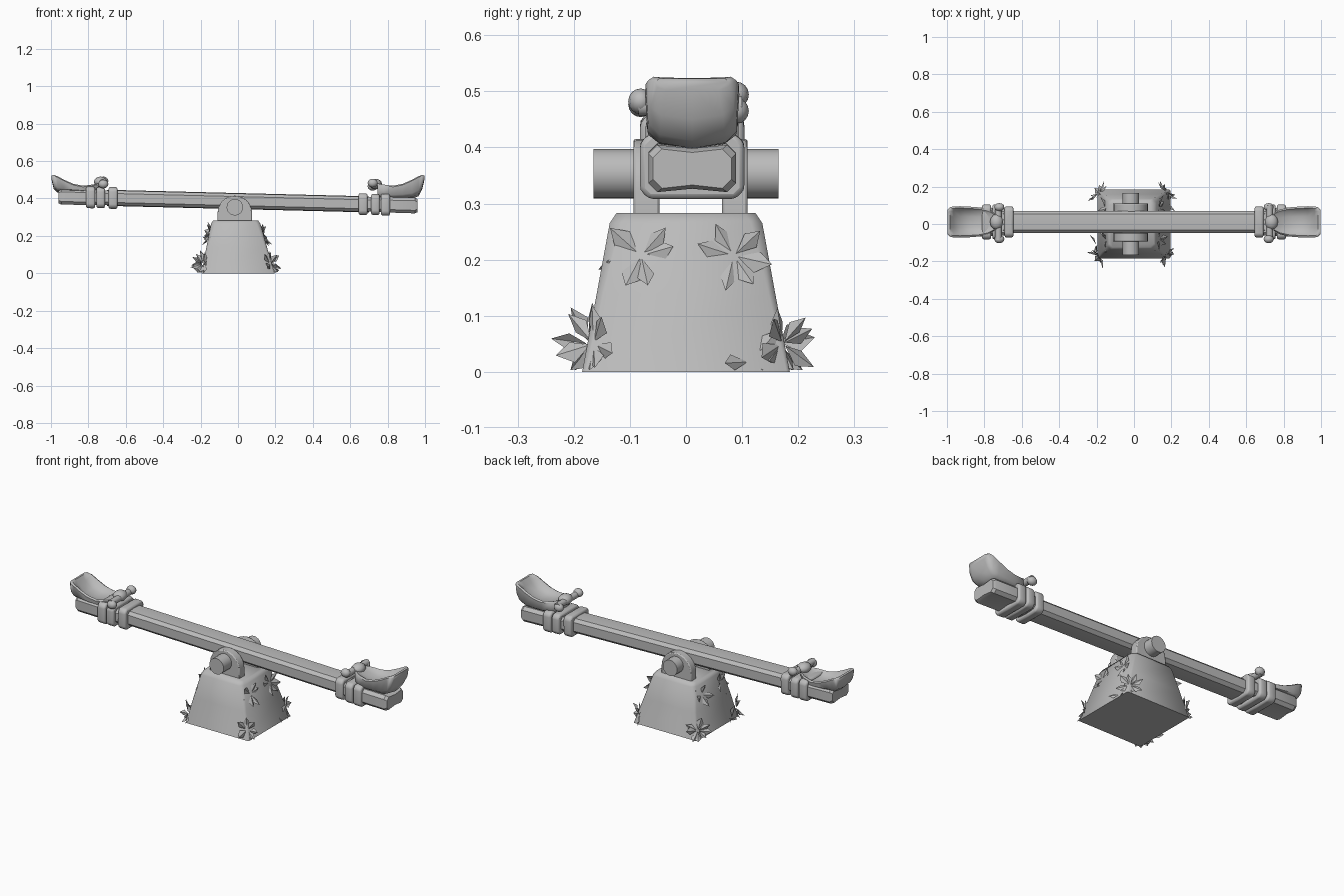
import bpy, bmesh, math, random
from mathutils import Vector

if "Cube" in bpy.data.objects:
    bpy.data.objects.remove(bpy.data.objects["Cube"])

random.seed(4)
stone = bpy.data.materials.new("stone_grey")
stone.diffuse_color = (0.5, 0.5, 0.5, 1)
stone.use_nodes = True
stone.node_tree.nodes["Principled BSDF"].inputs["Base Color"].default_value = stone.diffuse_color
CY = 0.011                      # sideways centre of the plank


def tilt(x):                    # height of the leaning plank's centre line
    return 0.386 - 0.025 * x


def finish(name, bm, angle=40, bevel=0.0):
    bmesh.ops.recalc_face_normals(bm, faces=bm.faces)
    me = bpy.data.meshes.new(name)
    bm.to_mesh(me)
    bm.free()
    me.materials.append(stone)
    ob = bpy.data.objects.new(name, me)
    bpy.context.collection.objects.link(ob)
    bpy.ops.object.select_all(action='DESELECT')
    ob.select_set(True)
    bpy.context.view_layer.objects.active = ob
    if bevel:
        m = ob.modifiers.new("round", 'BEVEL')
        m.width, m.segments = bevel, 2
    bpy.ops.object.shade_smooth_by_angle(angle=math.radians(angle))
    return ob


def loft(name, rings, angle=40, bevel=0.0):
    bm = bmesh.new()
    vs = [[bm.verts.new(p) for p in r] for r in rings]
    n = len(vs[0])
    for a, b in zip(vs, vs[1:]):
        for i in range(n):
            bm.faces.new((a[i], a[(i + 1) % n], b[(i + 1) % n], b[i]))
    bm.faces.new(vs[0])
    bm.faces.new(vs[-1])
    return finish(name, bm, angle, bevel)


def ball(name, loc, scale):
    bm = bmesh.new()
    bmesh.ops.create_uvsphere(bm, u_segments=12, v_segments=8, radius=1)
    for v in bm.verts:
        v.co = Vector([v.co[i] * scale[i] + loc[i] for i in range(3)])
    return finish(name, bm, 60)


def rod(name, x, z, r, y0, y1, n=16):
    ring = [(x + r * math.cos(i * math.tau / n), z + r * math.sin(i * math.tau / n)) for i in range(n)]
    return loft(name, [[(a, y, b) for a, b in ring] for y in (y0, y1)])


# --- tapered base block with chamfered corners
def base_ring(z, cx, hx, hy, c):
    pts = [(hx, hy - c), (hx - c, hy), (c - hx, hy), (-hx, hy - c),
           (-hx, c - hy), (c - hx, -hy), (hx - c, -hy), (hx, c - hy)]
    return [(cx + x, y, z) for x, y in pts]


loft("base", [base_ring(0, 0.0, 0.195, 0.185, 0.006),
              base_ring(0.14, -0.007, 0.162, 0.159, 0.012),
              base_ring(0.265, -0.012, 0.132, 0.136, 0.02),
              base_ring(0.283, -0.013, 0.12, 0.124, 0.02)], 50)

# --- two arched brackets and the axle
arch = [(-0.11, 0.27)] + [(-0.017 + 0.092 * math.cos(a), 0.325 + 0.09 * math.sin(a))
                          for a in [math.pi * (1 - i / 12) for i in range(13)]] + [(0.076, 0.27)]
for side, (y0, y1) in {"front": (-0.094, -0.047), "back": (0.064, 0.11)}.items():
    loft(side + "_bracket", [[(x, y, z) for x, z in arch] for y in (y0, y1)], 40, 0.005)
rod("axle", -0.017, 0.353, 0.044, -0.165, 0.165, 20)


# --- plank with slightly crowned faces
def plank_ring(x, hw, hh, dent):
    c = 0.016
    pts = [(hw, hh - c), (hw - c, hh), (0, hh - dent), (c - hw, hh), (-hw, hh - c),
           (-hw, c - hh), (c - hw, -hh), (0, dent - hh), (hw - c, -hh), (hw, c - hh)]
    return [(x, CY + y, tilt(x) + z) for y, z in pts]


loft("plank", [plank_ring(x, 0.059, 0.040, -0.003) for x in (-0.7, -0.35, 0, 0.35, 0.7)], 35)

# --- parts at both ends
for s, side in ((-1, "left"), (1, "right")):
    # thicker end block under the seat
    loft(side + "_end_block", [plank_ring(s * u, hw, hh, 0.006) for u, hw, hh in
                               ((0.69, 0.072, 0.038), (0.8, 0.078, 0.041), (0.945, 0.078, 0.042),
                                (0.96, 0.07, 0.035))], 35)
    # wrapped bands
    for i, (u0, u1, hw, hh) in enumerate(((0.645, 0.692, 0.083, 0.058),
                                          (0.712, 0.757, 0.093, 0.056),
                                          (0.764, 0.812, 0.093, 0.058))):
        loft(f"{side}_band_{i + 1}", [plank_ring(s * u, hw, hh, 0) for u in (u0, u1)], 60, 0.009)

    # scooped seat with raised back: distance, underside, rim, hollow floor, half width
    low = 0.432 if s < 0 else 0.398
    rings = []
    for u, bot, rim, floor, hw in ((0.997, 0.500, 0.523, 0.523, 0.066),
                                   (0.985, 0.450, 0.526, 0.524, 0.078),
                                   (0.965, 0.412, 0.519, 0.498, 0.083),
                                   (0.93, 0.39, 0.500, 0.463, 0.084),
                                   (0.88, 0.39, 0.478, 0.448, 0.082),
                                   (0.83, 0.39, 0.468, 0.447, 0.078),
                                   (0.78, 0.39, 0.474, 0.462, 0.066),
                                   (0.745, 0.39, 0.480, 0.482, 0.045)):
        b = max(bot, low)
        mid = b + 0.3 * (rim - b)
        prof = [(0, b), (0.7 * hw, b + 0.1 * (rim - b)), (0.95 * hw, mid), (hw, rim - 0.006),
                (0.88 * hw, rim), (0.72 * hw, 0.4 * rim + 0.6 * floor), (0.35 * hw, floor)]
        prof += [(-y, z) for y, z in reversed(prof[1:])]
        rings.append([(s * u, CY + y, z) for y, z in prof])
    loft(side + "_seat", rings, 50)

    # grip: pommel, crossbar and knobs
    g = 0.494 if s < 0 else 0.482
    ball(side + "_pommel", (s * 0.735, CY, g - 0.005), (0.035, 0.042, 0.028))
    rod(side + "_grip_bar", s * 0.725, g - 0.008, 0.018, -0.085, 0.1, 10)
    for k, y in (("front", -0.081), ("back", 0.09)):
        ball(f"{side}_{k}_knob", (s * 0.72, y, g - (0.0 if y * s < 0 else 0.017)), (0.027, 0.022, 0.023))


# --- clusters of folded leaves on the base
def leaf_cluster(name, centre, normal, count):
    bm = bmesh.new()
    n = Vector(normal).normalized()
    side = n.cross(Vector((0, 0, 1))).normalized()
    up = side.cross(n)
    for i in range(count):
        a = i * math.tau / count + random.uniform(-0.4, 0.4)
        out = (side * math.cos(a) + up * math.sin(a) + n * random.uniform(0.05, 0.6)).normalized()
        across = out.cross(n).normalized()
        lift = across.cross(out) * -0.008
        length, w = random.uniform(0.05, 0.07), random.uniform(0.014, 0.021)
        o = Vector(centre) + out * 0.006

        def vert(t, k):
            p = o + out * (length * t) + across * (w * k) + lift * (1 if k else 0)
            p.z = max(p.z, 0.003)
            return bm.verts.new(p)
        root, l, tip, r, spine = vert(0, 0), vert(0.55, 1), vert(1, 0), vert(0.55, -1), vert(0.5, 0)
        for f in ((root, spine, l), (spine, tip, l), (root, r, spine), (spine, r, tip)):
            bm.faces.new(f)
    finish(name, bm, 20)


for s, side in ((1, "right"), (-1, "left")):
    for i, (x, y, z, ny, count) in enumerate(((0.142, -0.08, 0.207, -0.1, 6),
                                              (0.142, 0.085, 0.207, 0.1, 6),
                                              (0.18, -0.165, 0.05, -0.9, 8),
                                              (0.178, 0.172, 0.05, 0.9, 8),
                                              (0.192, 0.115, 0.018, 0.1, 3))):
        leaf_cluster(f"{side}_leaves_{i + 1}", (s * x - 0.008, s * y, z), (s, s * ny, 0.25), count)
